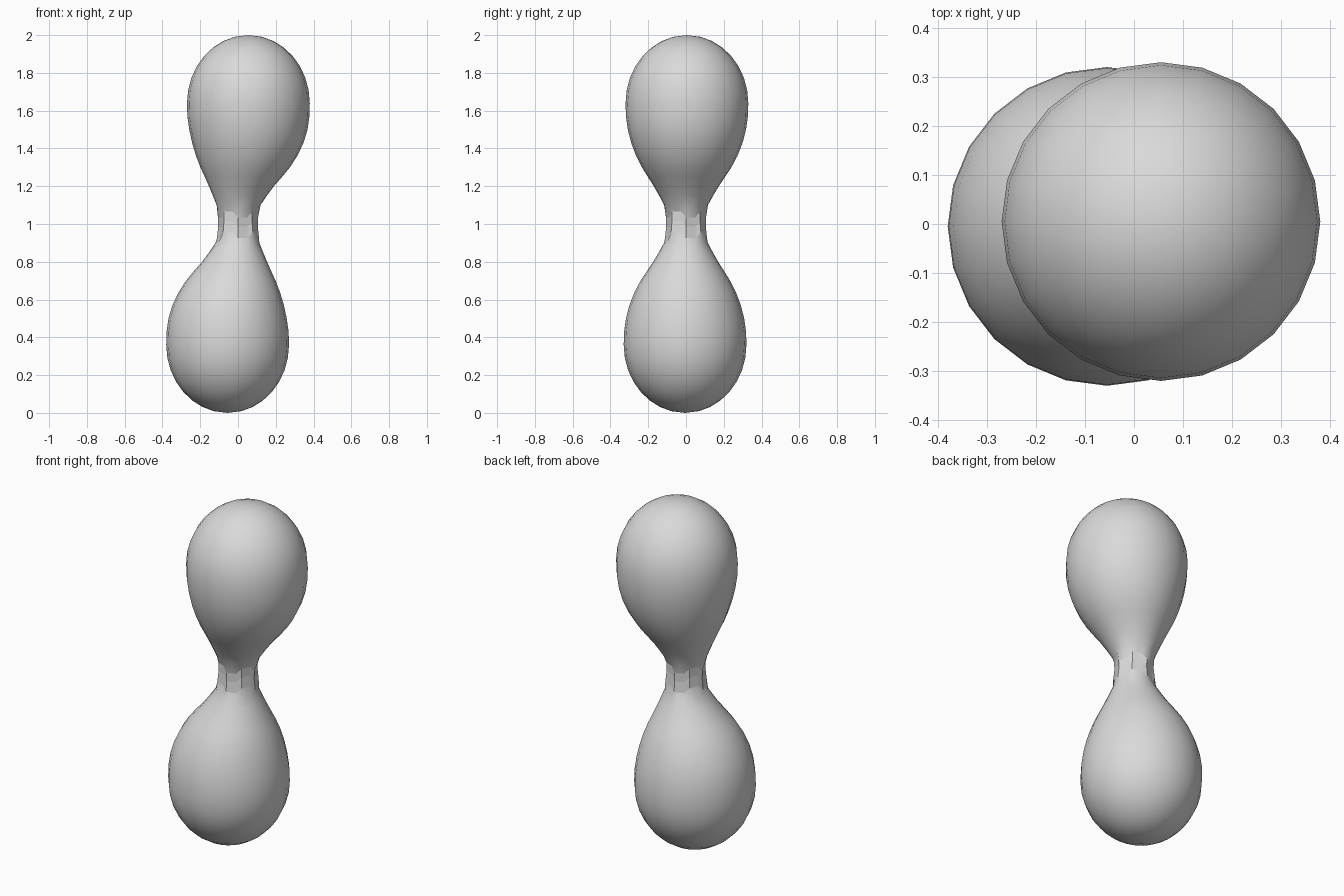
import bpy, bmesh, math

if "Cube" in bpy.data.objects:
    bpy.data.objects.remove(bpy.data.objects["Cube"])

SIDES = 24
grey = bpy.data.materials.new("soft_grey")
grey.diffuse_color = (0.7, 0.7, 0.7, 1)
grey.use_nodes = True
grey.node_tree.nodes["Principled BSDF"].inputs["Base Color"].default_value = grey.diffuse_color

# Upper half outline: height above the waist, radius, sideways lean
half = [(0.10, 0.116, 0.003), (0.15, 0.143, 0.010), (0.20, 0.172, 0.018),
        (0.25, 0.205, 0.029), (0.30, 0.237, 0.038), (0.36, 0.268, 0.046),
        (0.43, 0.295, 0.052), (0.50, 0.313, 0.055), (0.57, 0.323, 0.055)]
for k in range(8):                      # rounded cap
    a = math.radians(11 * k)
    half.append((0.64 + 0.36 * math.sin(a), 0.325 * math.cos(a), 0.055))

# Full outline: the lower half is the upper one turned over
rings = [(1 - h, r, -lean, False) for h, r, lean in reversed(half)]
rings += [(0.94, 0.108, 0, True), (1.0, 0.102, 0, True), (1.05, 0.103, 0, True)]
rings += [(1 + h, r, lean, False) for h, r, lean in half]

bm = bmesh.new()
layers = []
for z, r, lean, waist in rings:
    ring = []
    for i in range(SIDES):
        a = 2 * math.pi * i / SIDES
        rad, dz = r, 0
        if waist:                       # waist is eight-sided and a little uneven
            local = (a % (math.pi / 4)) - math.pi / 8
            rad = r * math.cos(math.pi / 8) / math.cos(local) * 1.03
            dz = 0.015 * (1 if (i // 3) % 2 else -1)
        ring.append(bm.verts.new((lean + rad * math.cos(a),
                                  lean * 0.09 + rad * math.sin(a), z + dz)))
    layers.append(ring)

for j in range(len(layers) - 1):
    lo, hi = layers[j], layers[j + 1]
    flat = rings[j][3] and rings[j + 1][3]
    for i in range(SIDES):
        n = (i + 1) % SIDES
        f = bm.faces.new((lo[i], lo[n], hi[n], hi[i]))
        f.smooth = not flat

# Poles
for ring, z, x in ((layers[0], 0.0, -0.055), (layers[-1], 2.0, 0.055)):
    tip = bm.verts.new((x, x * 0.09, z))
    for i in range(SIDES):
        f = bm.faces.new((ring[i], ring[(i + 1) % SIDES], tip))
        f.smooth = True

bmesh.ops.recalc_face_normals(bm, faces=bm.faces)
mesh = bpy.data.meshes.new("double_lobed_body")
bm.to_mesh(mesh)
bm.free()
mesh.materials.append(grey)
body = bpy.data.objects.new("double_lobed_body", mesh)
bpy.context.collection.objects.link(body)
